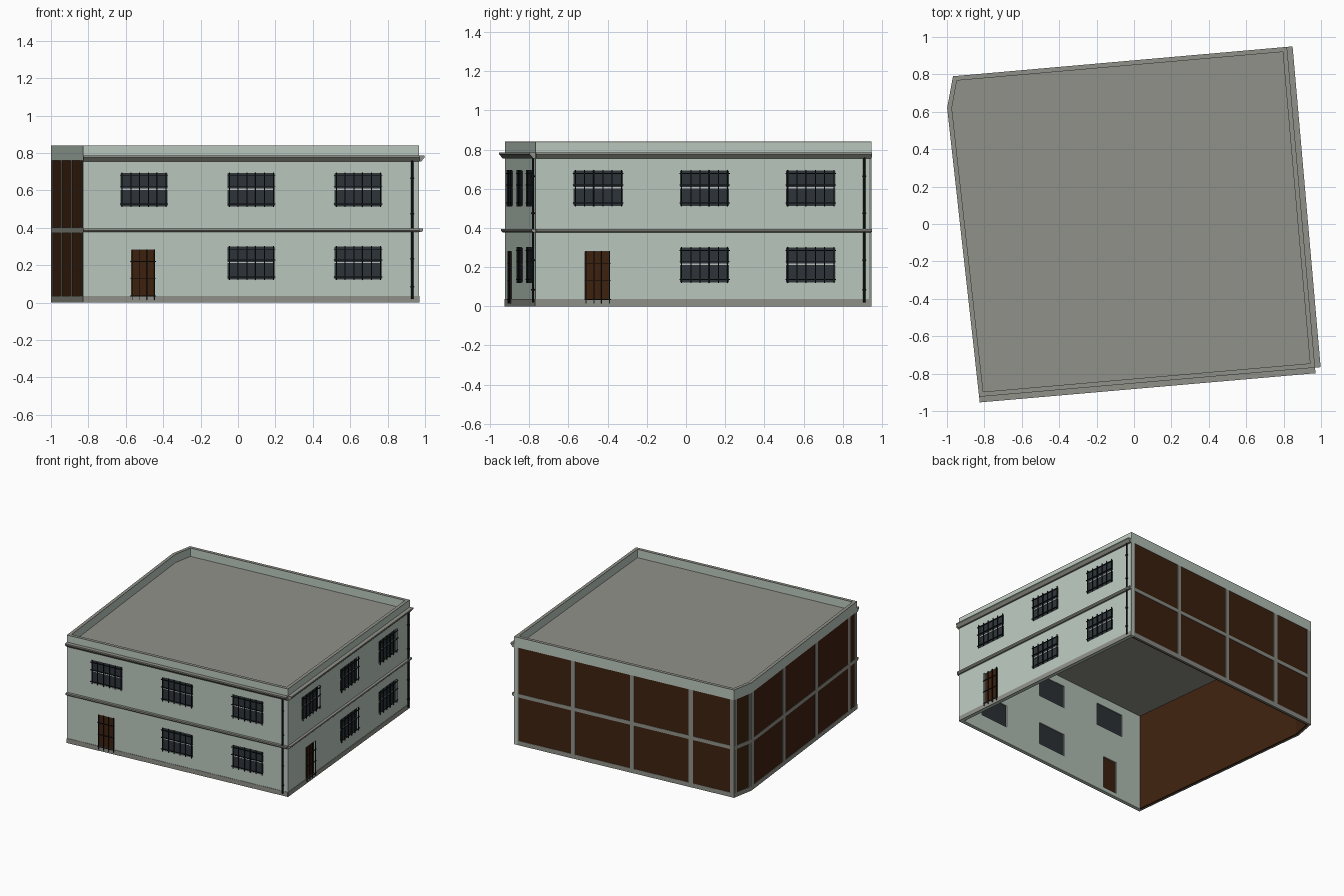
import bpy, bmesh, math
from mathutils import Vector, Matrix

if "Cube" in bpy.data.objects:
    bpy.data.objects.remove(bpy.data.objects["Cube"])


def material(name, rgb):
    m = bpy.data.materials.new(name)
    m.diffuse_color = (*rgb, 1)
    m.use_nodes = True
    m.node_tree.nodes["Principled BSDF"].inputs["Base Color"].default_value = m.diffuse_color
    return m


GREEN = material("pale green plaster", (0.50, 0.58, 0.52))
GREY = material("grey concrete", (0.28, 0.285, 0.25))
BROWN = material("dark brown", (0.050, 0.016, 0.005))
GLASS = material("dark glass", (0.028, 0.035, 0.042))
IRON = material("black iron", (0.009, 0.012, 0.014))
PALE = material("pale window frame", (0.50, 0.53, 0.52))

# Footprint, counter-clockwise: front, right, back, clipped corner, left
PTS = [Vector(p) for p in ((-0.828, -0.924), (0.968, -0.768), (0.818, 0.947),
                           (-0.968, 0.790), (-0.999, 0.620))]
T = 0.025          # wall thickness
WALL_TOP, ROOF, TOP = 0.76, 0.775, 0.84


class Side:
    """Local frame of one wall: u along it, o outward, z up."""
    def __init__(self, i):
        self.a, b = PTS[i], PTS[(i + 1) % len(PTS)]
        self.len = (b - self.a).length
        self.d = (b - self.a).normalized()
        self.n = Vector((self.d.y, -self.d.x))

    def at(self, u, o, z):
        p = self.a + self.d * u + self.n * o
        return Vector((p.x, p.y, z))


FRONT, RIGHT, BACK, CLIP, LEFT = [Side(i) for i in range(5)]


def finish(name, bm, mat):
    bmesh.ops.recalc_face_normals(bm, faces=bm.faces)
    me = bpy.data.meshes.new(name)
    bm.to_mesh(me)
    bm.free()
    me.materials.append(mat)
    ob = bpy.data.objects.new(name, me)
    bpy.context.collection.objects.link(ob)
    return ob


def boxes(name, side, specs, mat):
    """Boxes given as (u0, u1, o0, o1, z0, z1) on one wall."""
    bm = bmesh.new()
    for u0, u1, o0, o1, z0, z1 in specs:
        vs = bmesh.ops.create_cube(bm, size=1)["verts"]
        for v in vs:
            v.co = side.at(u0 if v.co.x < 0 else u1, o0 if v.co.y < 0 else o1,
                           z0 if v.co.z < 0 else z1)
    return finish(name, bm, mat)


def moulding(name, side, profile, mat):
    """Extrude an (o, z) profile along a whole wall."""
    bm = bmesh.new()
    ends = [[bm.verts.new(side.at(u, o, z)) for o, z in profile] for u in (0, side.len)]
    k = len(profile)
    for e in ends:
        bm.faces.new(e)
    for i in range(k):
        j = (i + 1) % k
        bm.faces.new((ends[0][i], ends[0][j], ends[1][j], ends[1][i]))
    return finish(name, bm, mat)


def inset(dist):
    """Footprint moved inward by dist."""
    out = []
    for i, p in enumerate(PTS):
        n0, n1 = Side(i - 1 if i else 4).n, Side(i).n
        out.append(p - (n0 + n1) * (dist / (1 + n0.dot(n1))))
    return out


def ring(name, d0, d1, z0, z1, mat):
    """Closed band following the footprint."""
    bm = bmesh.new()
    loops = [[bm.verts.new((p.x, p.y, z)) for p in inset(d)]
             for d, z in ((d0, z0), (d0, z1), (d1, z1), (d1, z0))]
    for a in range(4):
        b = (a + 1) % 4
        for i in range(5):
            j = (i + 1) % 5
            bm.faces.new((loops[a][i], loops[a][j], loops[b][j], loops[b][i]))
    return finish(name, bm, mat)


def pierced_wall(name, side, holes):
    """Plaster wall with rectangular openings (u0, u1, z0, z1)."""
    us = sorted({0, side.len, *[h[0] for h in holes], *[h[1] for h in holes]})
    zs = sorted({0, WALL_TOP, *[h[2] for h in holes], *[h[3] for h in holes]})
    bm = bmesh.new()
    grid = [[bm.verts.new(side.at(u, 0, z)) for z in zs] for u in us]
    for i in range(len(us) - 1):
        for j in range(len(zs) - 1):
            um, zm = (us[i] + us[i + 1]) / 2, (zs[j] + zs[j + 1]) / 2
            if not any(h[0] < um < h[1] and h[2] < zm < h[3] for h in holes):
                bm.faces.new((grid[i][j], grid[i + 1][j], grid[i + 1][j + 1], grid[i][j + 1]))
    bm.normal_update()
    me = bpy.data.meshes.new(name)
    bm.to_mesh(me)
    bm.free()
    me.materials.append(GREEN)
    ob = bpy.data.objects.new(name, me)
    bpy.context.collection.objects.link(ob)
    mod = ob.modifiers.new("thickness", "SOLIDIFY")
    mod.thickness, mod.offset = T, -1


def downpipe(name, side, u):
    bm = bmesh.new()
    for r, z0, z1 in [(0.006, 0.02, WALL_TOP)] + [(0.009, z, z + 0.008) for z in (0.08, 0.23, 0.47, 0.66)]:
        c = side.at(u, 0.010, (z0 + z1) / 2)
        bmesh.ops.create_cone(bm, cap_ends=True, segments=8, radius1=r, radius2=r,
                              depth=z1 - z0, matrix=Matrix.Translation(c))
    finish(name, bm, IRON)


# Plastered street sides with windows, doors, grilles and mouldings
W = 0.124
for label, side, centres in (("front", FRONT, (0.326, 0.902, 1.476)),
                             ("right", RIGHT, (0.321, 0.866, 1.410))):
    wins = [(c - W, c + W, 0.515, 0.69) for c in centres]
    wins += [(c - W, c + W, 0.125, 0.297) for c in centres[1:]]
    dc = centres[0] - 0.003
    door = (dc - 0.064, dc + 0.064, 0.03, 0.28)
    pierced_wall(label + "_wall", side, wins + [door])

    boxes(label + "_window_glass", side,
          [(a, b, -0.018, -0.010, c, d) for a, b, c, d in wins], GLASS)
    boxes(label + "_window_transoms", side,
          [(a, b, -0.010, -0.004, (c + d) / 2, (c + d) / 2 + 0.007) for a, b, c, d in wins], PALE)
    boxes(label + "_door_panel", side, [(door[0], door[1], -0.018, -0.008, door[2], door[3])], BROWN)

    bars = []
    for a, b, c, d in wins:
        for k in range(6):
            u = a + 0.006 + (b - a - 0.012) * k / 5
            bars.append((u - 0.0025, u + 0.0025, 0.004, 0.010, c - 0.005, d + 0.005))
        for z in (c + 0.012, (c + d) / 2 + 0.016, d - 0.012):
            bars.append((a - 0.005, b + 0.005, 0.006, 0.012, z - 0.002, z + 0.002))
    for k in range(4):
        u = door[0] + 0.004 + 0.12 * k / 3
        bars.append((u - 0.002, u + 0.002, 0.004, 0.010, 0.015, 0.283))
    for z in (0.035, 0.13, 0.22):
        bars.append((door[0] - 0.004, door[1] + 0.004, 0.006, 0.012, z - 0.002, z + 0.002))
    boxes(label + "_iron_grilles", side, bars, IRON)

    boxes(label + "_plinth", side, [(0, side.len, -0.001, 0.003, 0, 0.036)], GREY)
    moulding(label + "_string_course", side,
             [(-0.002, 0.376), (0.012, 0.376), (0.02, 0.384), (0.02, 0.395), (-0.002, 0.395)], GREY)
    moulding(label + "_cornice", side,
             [(-0.002, 0.753), (0.012, 0.755), (0.03, 0.775), (0.03, 0.785), (-0.002, 0.785)], GREY)
    downpipe(label + "_downpipe", side, side.len - 0.038)

# Unplastered sides: brown infill behind a concrete frame, bays counted from the start
P = 0.034
for label, side, start in (("back", BACK, 0), ("corner", CLIP, 0), ("left", LEFT, 0)):
    boxes(label + "_infill", side, [(0.004, side.len - 0.004, -T, -0.003, 0.002, ROOF - 0.001)], BROWN)
    frame = [(0, side.len, -0.012, 0, z0, z1) for z0, z1 in ((0, 0.034), (0.372, 0.400))]
    posts = [P / 2, side.len - P / 2]
    posts += [0.48 * k for k in range(1, 4) if 0.48 * k < side.len - P]
    if side is CLIP:
        P2 = 0.02
    else:
        P2 = P
    frame += [(max(0, u - P2 / 2), min(side.len, u + P2 / 2), -0.012, 0, 0, WALL_TOP) for u in posts]
    boxes(label + "_concrete_frame", side, frame, GREY)

# Parapet, its coping, and the roof slab
ring("parapet", 0, T, WALL_TOP, TOP - 0.004, GREEN)
ring("parapet_coping", 0, T, TOP - 0.004, TOP, GREY)
bm = bmesh.new()
base = bm.faces.new([bm.verts.new((p.x, p.y, ROOF - 0.02)) for p in inset(T - 0.002)])
ext = bmesh.ops.extrude_face_region(bm, geom=[base], use_keep_orig=True)
bmesh.ops.translate(bm, vec=(0, 0, 0.02),
                    verts=[v for v in ext["geom"] if isinstance(v, bmesh.types.BMVert)])
finish("roof_slab", bm, GREY)
